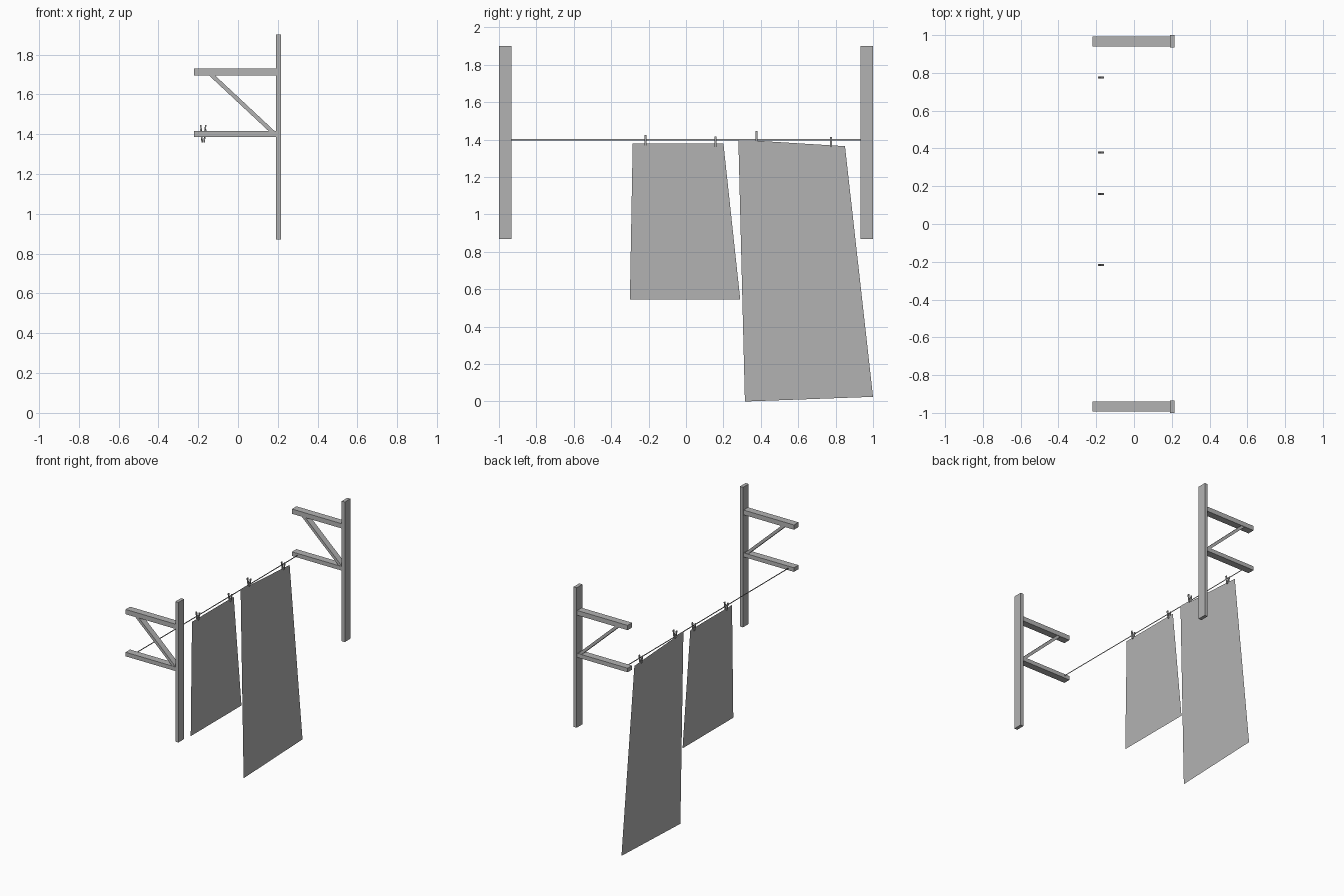
import bpy, math
from mathutils import Matrix, Vector

cube = bpy.data.objects.get("Cube")
if cube:
    bpy.data.objects.remove(cube, do_unlink=True)

# One plain grey for everything
grey = bpy.data.materials.new("plain_grey")
grey.use_nodes = True
colour = (0.45, 0.45, 0.45, 1)
grey.diffuse_color = colour
grey.node_tree.nodes["Principled BSDF"].inputs["Base Color"].default_value = colour

LINE_X, LINE_Z = -0.175, 1.4


def add_mesh(name, verts, faces):
    mesh = bpy.data.meshes.new(name)
    mesh.from_pydata(verts, [], faces)
    mesh.materials.append(grey)
    obj = bpy.data.objects.new(name, mesh)
    bpy.context.collection.objects.link(obj)
    return obj


def prism(name, outline, y, depth):
    """Extrude an (x, z) outline along y, centred on y."""
    n = len(outline)
    verts = [(x, y + s * depth / 2, z) for s in (-1, 1) for x, z in outline]
    faces = [tuple(range(n)), tuple(range(2 * n - 1, n - 1, -1))]
    faces += [(i, i + n, (i + 1) % n + n, (i + 1) % n) for i in range(n)]
    return add_mesh(name, verts, faces)


def bar(name, x0, x1, z0, z1, y, depth):
    return prism(name, [(x0, z0), (x1, z0), (x1, z1), (x0, z1)], y, depth)


def sheet(name, outline):
    """Flat sheet in the plane of the line, from a (y, z) outline."""
    return add_mesh(name, [(LINE_X, y, z) for y, z in outline],
                    [tuple(range(len(outline)))])


# Wall brackets at both ends
for side, y in (("front", -0.967), ("back", 0.967)):
    bar(side + "_post", 0.19, 0.215, 0.87, 1.9, y, 0.066)
    bar(side + "_upper_arm", -0.22, 0.19, 1.695, 1.73, y, 0.052)
    bar(side + "_lower_arm", -0.22, 0.19, 1.385, 1.415, y, 0.052)
    prism(side + "_brace", [(-0.145, 1.695), (0.155, 1.415),
                            (0.185, 1.415), (-0.115, 1.695)], y, 0.045)

# Line and hanging cloths
sheet("line", [(-0.96, LINE_Z - 0.004), (0.96, LINE_Z - 0.004),
               (0.96, LINE_Z + 0.004), (-0.96, LINE_Z + 0.004)])
sheet("short_cloth", [(-0.3, 0.545), (0.29, 0.545), (0.2, 1.38), (-0.285, 1.38)])
sheet("long_cloth", [(0.315, 0), (1.0, 0.025), (0.85, 1.365), (0.28, 1.4)])

# Clothes pegs: two legs leaning apart in a V
for i, (y, z) in enumerate([(-0.217, 1.37), (0.158, 1.362),
                            (0.378, 1.392), (0.775, 1.36)], 1):
    for side, s in (("left", 1), ("right", -1)):
        bar(f"peg_{i}_{side}_leg", LINE_X + s * 0.001, LINE_X + s * 0.008, z, z + 0.056, y, 0.011)
        leg = bpy.context.collection.objects[f"peg_{i}_{side}_leg"]
        pivot = Matrix.Translation(Vector((LINE_X, y, z)))
        leg.data.transform(pivot @ Matrix.Rotation(s * math.radians(9), 4, "Y") @ pivot.inverted())
        if s < 0:
            leg.data.flip_normals()
